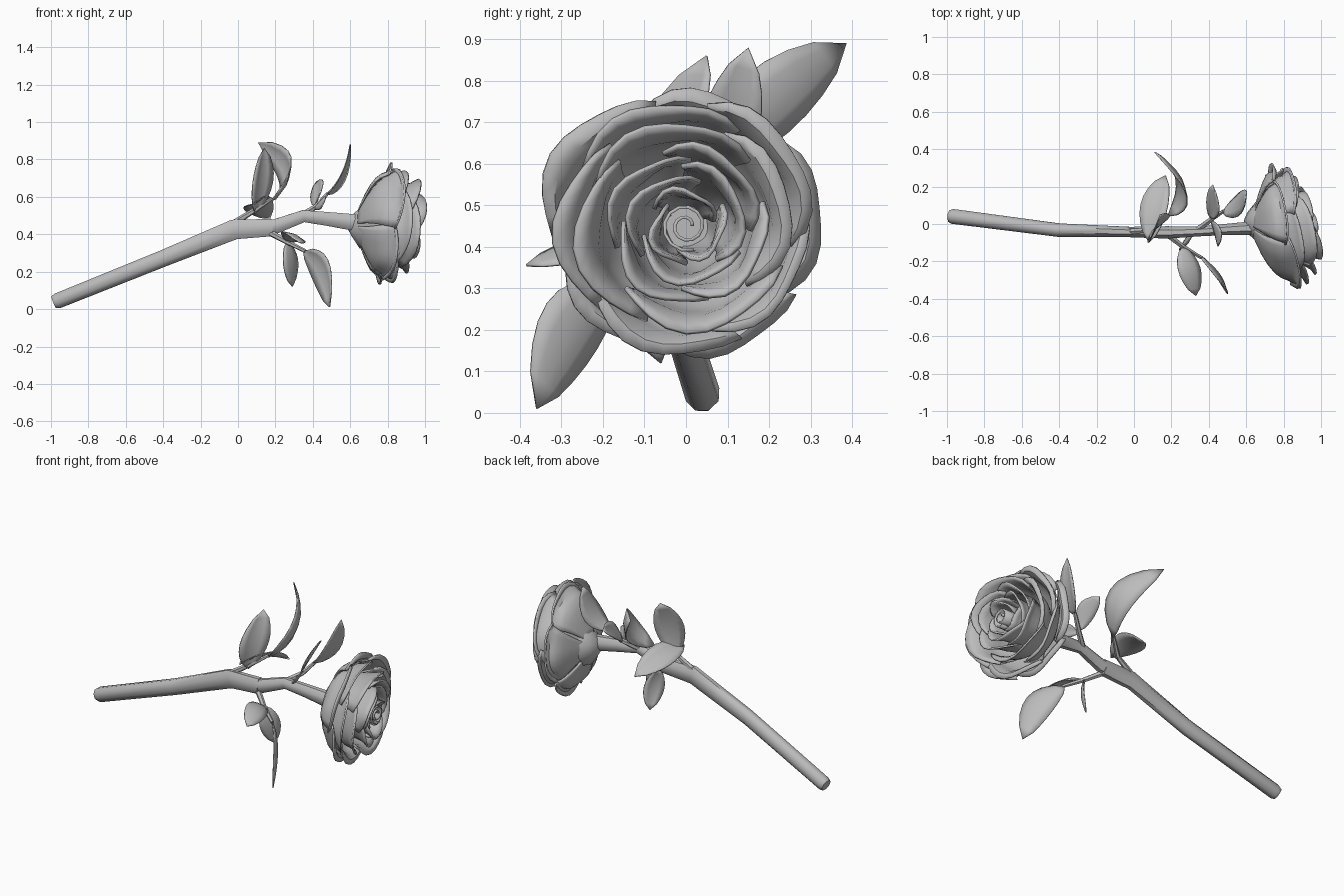
import bpy, bmesh, math, random
from mathutils import Vector

random.seed(4)
if "Cube" in bpy.data.objects:
    bpy.data.objects.remove(bpy.data.objects["Cube"])

grey = bpy.data.materials.new("plain_grey")
grey.use_nodes = True
grey.diffuse_color = (0.5, 0.5, 0.5, 1)
grey.node_tree.nodes["Principled BSDF"].inputs["Base Color"].default_value = (0.5, 0.5, 0.5, 1)


def finish(name, bm, thickness=0.0, smooth_angle=35):
    bmesh.ops.recalc_face_normals(bm, faces=bm.faces)
    mesh = bpy.data.meshes.new(name)
    bm.to_mesh(mesh)
    bm.free()
    obj = bpy.data.objects.new(name, mesh)
    bpy.context.collection.objects.link(obj)
    mesh.materials.append(grey)
    if thickness:
        mod = obj.modifiers.new("thickness", "SOLIDIFY")
        mod.thickness = thickness
        mod.offset = 0
    bpy.ops.object.select_all(action="DESELECT")
    obj.select_set(True)
    bpy.context.view_layer.objects.active = obj
    bpy.ops.object.shade_smooth_by_angle(angle=math.radians(smooth_angle))
    return obj


def grid(name, rows, cols, point, thickness):
    """Sheet whose points come from point(u, v), with u and v from 0 to 1."""
    bm = bmesh.new()
    vs = [[bm.verts.new(point(i / rows, j / cols)) for j in range(cols + 1)]
          for i in range(rows + 1)]
    for i in range(rows):
        for j in range(cols):
            bm.faces.new((vs[i][j], vs[i + 1][j], vs[i + 1][j + 1], vs[i][j + 1]))
    bmesh.ops.remove_doubles(bm, verts=bm.verts, dist=0.0005)
    return finish(name, bm, thickness)


def tube(name, path, radii, sides=8):
    """Tapered tube; each radius is a (sideways, upright) pair."""
    pts = [Vector(p) for p in path]
    bm = bmesh.new()
    rings = []
    for i, (p, (wide, tall)) in enumerate(zip(pts, radii)):
        d = (pts[min(i + 1, len(pts) - 1)] - pts[max(i - 1, 0)]).normalized()
        a = d.cross(Vector((0, 0, 1))).normalized()
        b = a.cross(d)
        rings.append([bm.verts.new(p + a * math.cos(t) * wide + b * math.sin(t) * tall)
                      for t in (math.tau * (k + 0.5) / sides for k in range(sides))])
    for r, s in zip(rings, rings[1:]):
        for k in range(sides):
            n = (k + 1) % sides
            bm.faces.new((r[k], r[n], s[n], s[k]))
    bm.faces.new(rings[0])
    bm.faces.new(rings[-1])
    return finish(name, bm, smooth_angle=50)


def leaf(name, base, mid, tip, side, half_width):
    """Pointed leaf bending through mid, folded lightly on its midrib."""
    base, mid, tip = Vector(base), Vector(mid), Vector(tip)
    handle = mid * 2 - (base + tip) / 2
    side = Vector(side).normalized()
    fold = side.cross(tip - base).normalized()

    def point(u, v):
        centre = base * (1 - u) ** 2 + handle * 2 * u * (1 - u) + tip * u * u
        w = half_width * math.sin(math.pi * u ** 1.05) ** 0.65 if 0 < u < 1 else 0
        s = v * 2 - 1
        return centre + side * w * s + fold * w * 0.2 * abs(s)
    return grid(name, 8, 4, point, 0.006)


# Main stem with its thick joint, and the neck up to the flower
tube("stem", [(-0.985, 0.042, 0.036), (-0.965, 0.04, 0.044), (-0.4, -0.033, 0.271),
              (-0.02, -0.043, 0.426), (0.185, -0.045, 0.436)],
     [(0.034, 0.036), (0.043, 0.044), (0.039, 0.048), (0.03, 0.058), (0.036, 0.05)])
tube("flower_neck", [(0.15, -0.045, 0.437), (0.2, -0.045, 0.442), (0.35, -0.04, 0.497),
                     (0.48, -0.03, 0.482), (0.66, -0.02, 0.458)],
     [(0.034, 0.042), (0.034, 0.042), (0.028, 0.035), (0.032, 0.04), (0.04, 0.05)])

# Thin leaf stalks
STALKS = {
    "back_leaf_stalk": [(-0.02, -0.04, 0.46), (0.09, -0.03, 0.53), (0.18, 0.04, 0.59)],
    "upper_leaf_stalk": [(0.34, -0.03, 0.5), (0.42, 0.03, 0.55), (0.48, 0.07, 0.62)],
    "lower_leaf_stalk": [(0.17, -0.05, 0.41), (0.26, -0.12, 0.36), (0.36, -0.18, 0.31)],
}
for name, path in STALKS.items():
    tube(name, path, [(r, r) for r in (0.018, 0.014, 0.01)], sides=6)

# Three sprays of leaves: base, middle, tip, width direction, half width
LEAVES = {
    "back_leaf_end": ((0.18, 0.04, 0.58), (0.27, 0.2, 0.74), (0.11, 0.385, 0.89), (0.3, -0.5, 0.65), 0.09),
    "back_leaf_upright": ((0.09, -0.03, 0.51), (0.12, -0.02, 0.68), (0.14, 0.05, 0.86), (0.6, 0.75, 0), 0.085),
    "back_leaf_flat": ((0.08, -0.1, 0.56), (0.11, 0.08, 0.55), (0.17, 0.26, 0.48), (1, -0.3, 0.5), 0.08),
    "upper_leaf_end": ((0.47, 0.06, 0.61), (0.55, 0.11, 0.71), (0.6, 0.15, 0.88), (0.1, 0.9, -0.3), 0.07),
    "upper_leaf_left": ((0.41, 0.03, 0.55), (0.43, 0.1, 0.63), (0.42, 0.21, 0.68), (0.6, -0.45, 0.65), 0.055),
    "upper_leaf_right": ((0.41, 0.02, 0.54), (0.44, -0.04, 0.57), (0.45, -0.12, 0.55), (0.4, 0.1, 0.8), 0.04),
    "lower_leaf_end": ((0.35, -0.17, 0.31), (0.455, -0.265, 0.21), (0.49, -0.36, 0.01), (-0.42, 0.65, -0.6), 0.09),
    "lower_leaf_outer": ((0.26, -0.12, 0.36), (0.3, -0.24, 0.4), (0.33, -0.385, 0.355), (0.9, 0.1, -0.4), 0.065),
    "lower_leaf_inner": ((0.26, -0.11, 0.36), (0.29, -0.1, 0.25), (0.29, -0.06, 0.12), (0.6, 0.7, 0.2), 0.06),
}
for name, spec in LEAVES.items():
    leaf(name, *spec)

# Flower: layers of cupped petals around the x axis, mouth tipped to one side
CENTRE = Vector((0, 0.0, 0.45))


def petal(name, angle, spread, radius, x_rim, curl, wobble):
    """Cupped petal with a rounded rim that rolls outward."""
    x_base = 0.63

    def point(u, v):
        s = v * 2 - 1
        h = u * (1 - 0.15 * abs(s) ** 2.5)
        r = 0.04 + (radius - 0.04) * math.sin(min(h * 1.5, 1) * math.pi / 2)
        x = x_base + (x_rim - x_base) * h
        roll = max(0, (u - 0.7) / 0.3)
        r += curl * roll ** 1.3 * (1 - 0.6 * s * s) + 0.015 * s * u
        x -= curl * 0.6 * roll ** 3
        r += wobble * math.sin(5 * s + 4 * u + angle) * u
        a = angle + s * spread * (0.75 + 0.25 * u)
        y, z = r * math.cos(a), r * math.sin(a)
        return CENTRE + Vector((x + u * (0.1 * z - 0.18 * y), y, z))
    return grid(name, 8, 10, point, 0.01)


# count, turn, half angle, radius, rim position, outward roll
LAYERS = [(5, 0.0, 0.7, 0.275, 0.85, 0.065),
          (5, 0.6, 0.8, 0.25, 0.9, 0.05),
          (4, 0.2, 0.98, 0.205, 0.96, 0.045),
          (4, 0.9, 0.98, 0.16, 0.975, 0.035),
          (3, 0.4, 1.25, 0.115, 0.975, 0.025),
          (3, 1.4, 1.25, 0.075, 0.965, 0.012)]
for layer, (count, turn, spread, radius, rim, curl) in enumerate(LAYERS):
    for k in range(count):
        petal(f"petal_layer_{layer + 1}_{k + 1}", turn + math.tau * k / count, spread,
              radius * random.uniform(0.95, 1.05), rim + random.uniform(-0.025, 0.02),
              curl * random.uniform(0.7, 1.3), 0.008)


# Rolled bud in the middle
def bud_point(u, v):
    a = v * math.tau * 1.8
    r = 0.015 + 0.045 * v
    return CENTRE + Vector((0.7 + 0.25 * u, r * math.cos(a), r * math.sin(a)))


grid("rolled_bud", 3, 22, bud_point, 0.008)

# Calyx cup beneath the petals
tube("calyx", [(0.605, -0.02, 0.46), (0.63, -0.01, 0.455), (0.66, -0.005, 0.45), (0.69, -0.005, 0.45)],
     [(r, r) for r in (0.045, 0.08, 0.125, 0.14)], sides=10)
